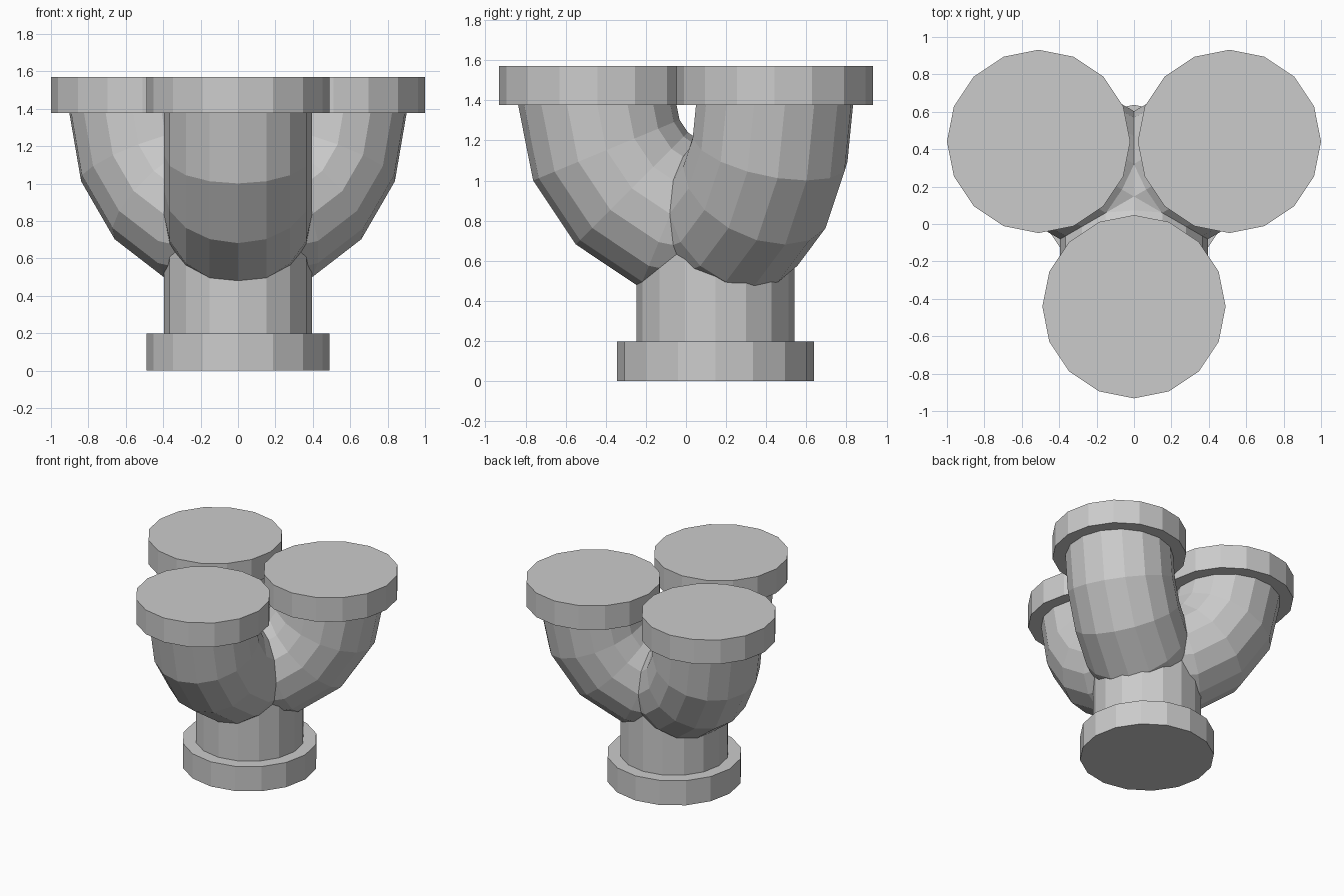
import bpy, bmesh
from math import radians, sin, cos
from mathutils import Matrix, Vector

if "Cube" in bpy.data.objects:
    bpy.data.objects.remove(bpy.data.objects["Cube"])

SIDES = 16
AXIS_Y = 0.147      # y of the vertical trunk axis
REACH = 0.589       # trunk axis to branch mouth, also the bend radius
PIPE_R, FLANGE_R = 0.395, 0.49
BEND_Z, TOP_Z = 1.377, 1.57


def finish(bm, name):
    bmesh.ops.recalc_face_normals(bm, faces=bm.faces)
    mesh = bpy.data.meshes.new(name)
    bm.to_mesh(mesh)
    bm.free()
    obj = bpy.data.objects.new(name, mesh)
    bpy.context.collection.objects.link(obj)
    return obj


def cylinder(name, r, x, y, z0, z1):
    bm = bmesh.new()
    bmesh.ops.create_cone(bm, cap_ends=True, segments=SIDES, radius1=r, radius2=r,
                          depth=z1 - z0,
                          matrix=Matrix.Translation((x, y, (z0 + z1) / 2)))
    return finish(bm, name)


def elbow(name, angle):
    # circle at the mouth, spun a quarter turn down into the trunk
    bm = bmesh.new()
    bmesh.ops.create_circle(bm, segments=SIDES, radius=PIPE_R,
                            matrix=Matrix.Translation((0, -REACH, BEND_Z)))
    bmesh.ops.spin(bm, geom=bm.verts[:] + bm.edges[:], cent=(0, 0, BEND_Z),
                   axis=(1, 0, 0), angle=radians(90), steps=4)
    bmesh.ops.holes_fill(bm, edges=[e for e in bm.edges if e.is_boundary], sides=0)
    obj = finish(bm, name)
    obj.data.transform(Matrix.Translation((0, AXIS_Y, 0)) @ Matrix.Rotation(angle, 4, 'Z'))
    return obj


# Base flange and trunk
cylinder("base_flange", FLANGE_R, 0, AXIS_Y, 0, 0.197)
cylinder("trunk_pipe", PIPE_R, 0, AXIS_Y, 0.197, 0.79)

# Three branches, each with an elbow and a top flange
for label, deg in (("front", 0), ("back_right", 120), ("back_left", 240)):
    a = radians(deg)
    elbow(label + "_elbow", a)
    cylinder(label + "_flange", FLANGE_R, REACH * sin(a), AXIS_Y - REACH * cos(a), BEND_Z, TOP_Z)
